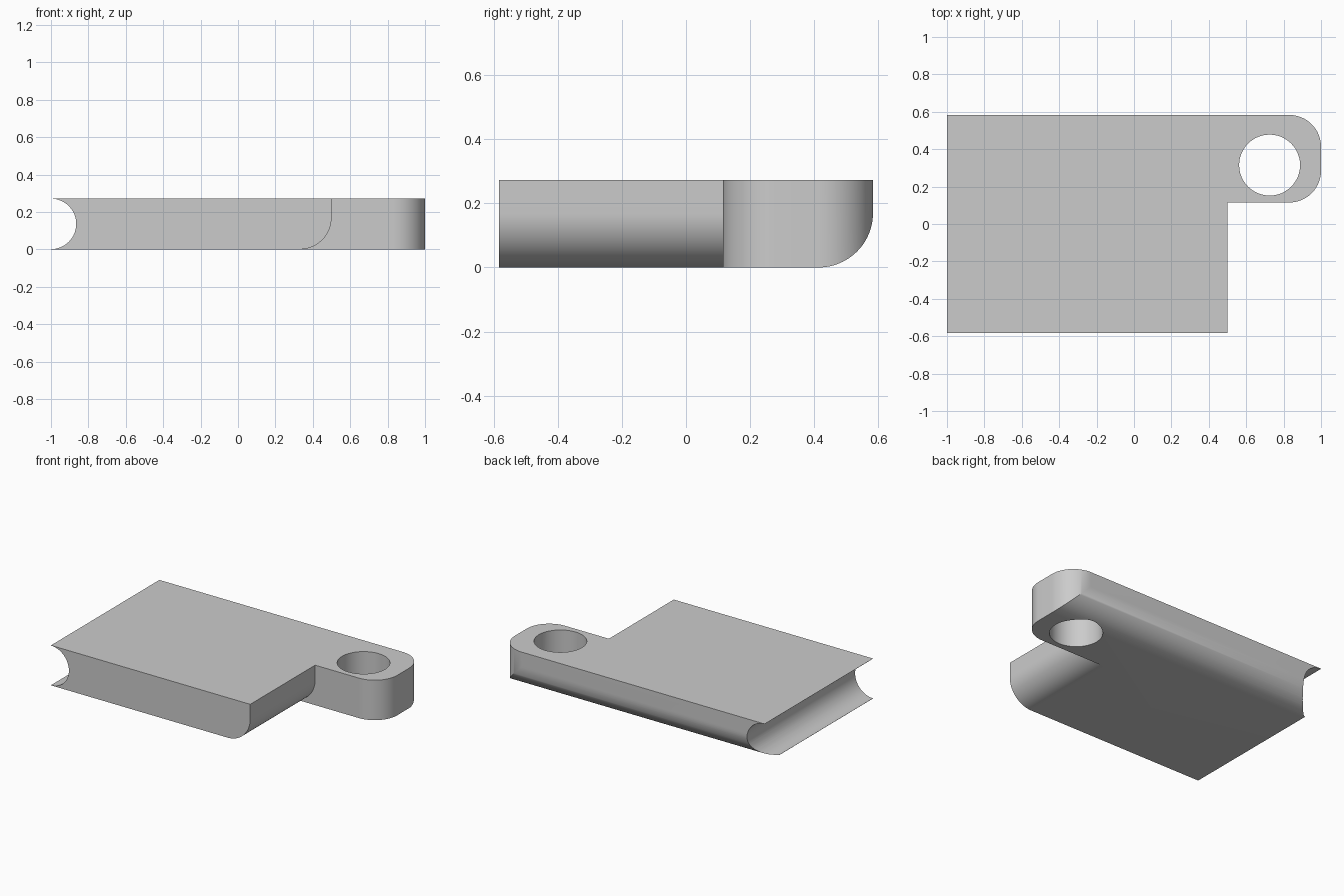
import bpy, bmesh, math

cube = bpy.data.objects.get("Cube")
if cube:
    bpy.data.objects.remove(cube, do_unlink=True)

H = 0.272            # plate thickness
BACK, FRONT = 0.583, -0.583
STEP_X, STEP_Y = 0.5, 0.115
R = 0.17             # corner and edge radius


def arc(cx, cy, r, a0, a1, n=24):
    """Points along an arc, angles in degrees."""
    angles = [math.radians(a0 + (a1 - a0) * i / n) for i in range(n + 1)]
    return [(cx + r * math.cos(a), cy + r * math.sin(a)) for a in angles]


def prism(name, points, axis, lo, hi):
    """Extrude a 2D profile along an axis."""
    place = {"x": lambda u, v, w: (w, u, v),
             "y": lambda u, v, w: (u, w, v),
             "z": lambda u, v, w: (u, v, w)}[axis]
    bm = bmesh.new()
    rings = [[bm.verts.new(place(u, v, w)) for u, v in points] for w in (lo, hi)]
    for ring in rings:
        bm.faces.new(ring)
    for i in range(len(points)):
        j = (i + 1) % len(points)
        bm.faces.new((rings[0][i], rings[0][j], rings[1][j], rings[1][i]))
    bmesh.ops.recalc_face_normals(bm, faces=bm.faces)
    mesh = bpy.data.meshes.new(name)
    bm.to_mesh(mesh)
    bm.free()
    obj = bpy.data.objects.new(name, mesh)
    bpy.context.collection.objects.link(obj)
    return obj


def edge_round(edge):
    """Waste profile that rounds a lower edge at the given coordinate."""
    return ([(edge - R, -0.1)] + arc(edge - R, R, R, -90, 0)
            + [(edge + 0.1, R), (edge + 0.1, -0.1)])


# Plate with a round-cornered hinge tab
outline = ([(-1, FRONT), (STEP_X, FRONT), (STEP_X, STEP_Y)]
           + arc(1 - R, STEP_Y + R, R, -90, 0)
           + arc(1 - R, BACK - R, R, 0, 90)
           + [(-1, BACK)])
plate = prism("hinge_plate", outline, "z", 0, H)

# Pin hole, side groove and rounded lower edges
cutters = [
    prism("pin_hole_cutter", arc(0.725, 0.315, 0.163, 0, 352.5, 47), "z", -0.1, H + 0.1),
    prism("groove_cutter", [(-1.2, 0.001)] + arc(-1, H / 2, H / 2 - 0.001, -90, 90, 32)
          + [(-1.2, H - 0.001)], "y", -0.8, 0.8),
    prism("back_edge_cutter", edge_round(BACK), "x", -1.2, 1.2),
    prism("side_edge_cutter", edge_round(STEP_X), "y", -0.8, STEP_Y),
]
for cutter in cutters:
    cutter.hide_render = True
    mod = plate.modifiers.new(cutter.name, "BOOLEAN")
    mod.operation = "DIFFERENCE"
    mod.solver = "EXACT"
    mod.object = cutter

# Bake the cuts and drop the cutters
depsgraph = bpy.context.evaluated_depsgraph_get()
baked = bpy.data.meshes.new_from_object(plate.evaluated_get(depsgraph))
plate.modifiers.clear()
plate.data = baked
for cutter in cutters:
    bpy.data.objects.remove(cutter, do_unlink=True)

# Plain grey finish
grey = bpy.data.materials.new("plain_grey")
grey.use_nodes = True
colour = (0.6, 0.6, 0.6, 1)
grey.diffuse_color = colour
grey.node_tree.nodes["Principled BSDF"].inputs["Base Color"].default_value = colour
plate.data.materials.clear()
plate.data.materials.append(grey)

bpy.ops.object.select_all(action="DESELECT")
plate.select_set(True)
bpy.context.view_layer.objects.active = plate
bpy.ops.object.shade_smooth_by_angle(angle=math.radians(30))
